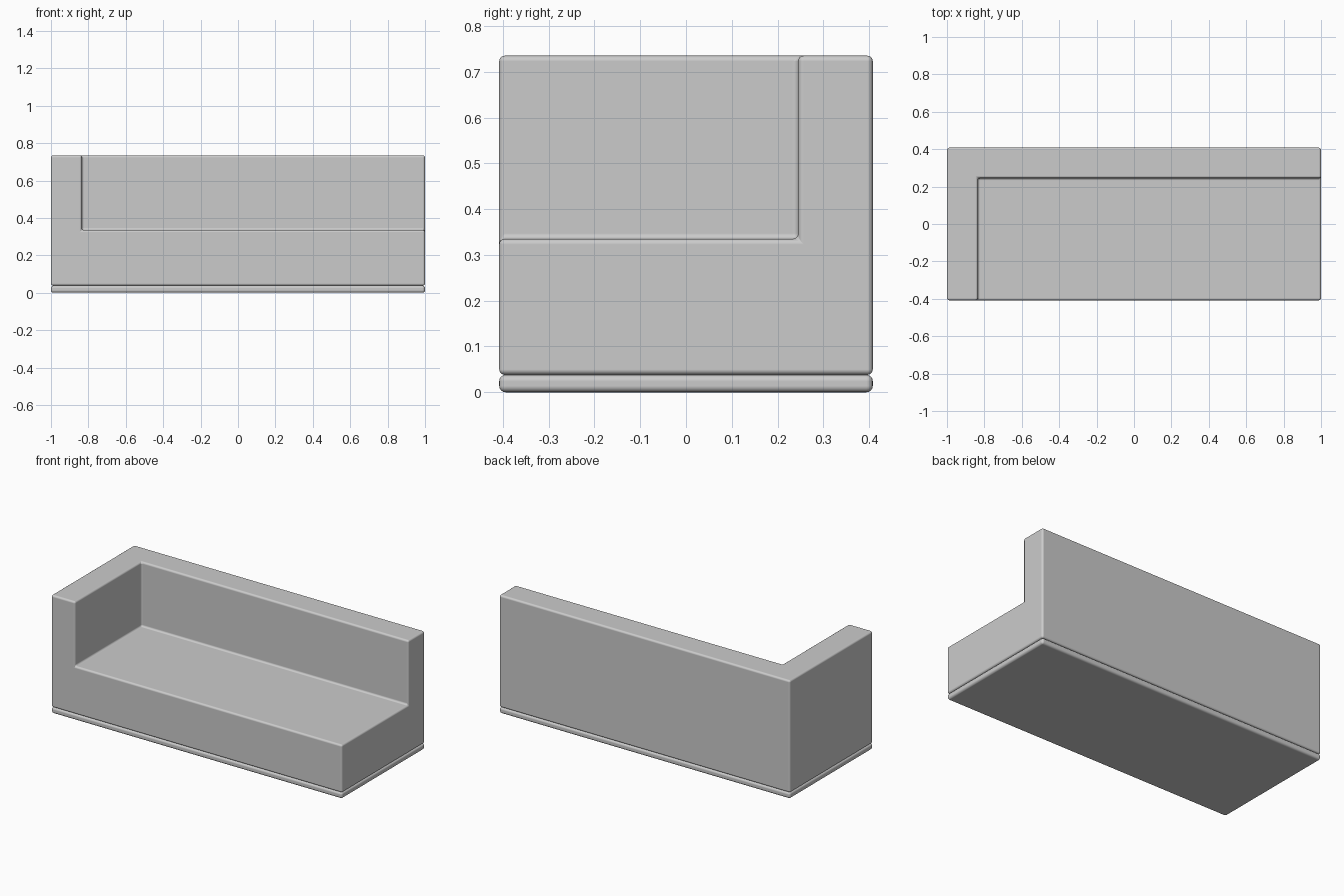
import bpy, bmesh

if "Cube" in bpy.data.objects:
    bpy.data.objects.remove(bpy.data.objects["Cube"])

X, Y = 1.0, 0.408            # half width and half depth
BASE_TOP, SEAT, TOP = 0.038, 0.335, 0.735
ARM_X, BACK_Y = -0.835, 0.245


def box(z0, z1):
    bm = bmesh.new()
    bmesh.ops.create_cube(bm, size=1)
    for v in bm.verts:
        v.co.x *= 2 * X
        v.co.y *= 2 * Y
        v.co.z = z0 if v.co.z < 0 else z1
    return bm


def finish(bm, name, radius):
    bmesh.ops.dissolve_limit(bm, angle_limit=0.01, verts=bm.verts, edges=bm.edges)
    bmesh.ops.recalc_face_normals(bm, faces=bm.faces)
    mesh = bpy.data.meshes.new(name)
    bm.to_mesh(mesh)
    bm.free()
    mesh.shade_smooth()
    ob = bpy.data.objects.new(name, mesh)
    bpy.context.collection.objects.link(ob)
    bevel = ob.modifiers.new("rounded_edges", 'BEVEL')
    bevel.width = radius
    bevel.segments = 4
    bevel.limit_method = 'ANGLE'
    bevel.harden_normals = True
    return ob


# Thin plinth under the sofa
finish(box(0, BASE_TOP), "base_plinth", 0.014)

# Sofa body: seat block with the back and left arm extruded up as one L
bm = box(BASE_TOP, SEAT)
for co, no in (((ARM_X, 0, 0), (1, 0, 0)), ((0, BACK_Y, 0), (0, 1, 0))):
    bmesh.ops.bisect_plane(bm, geom=bm.verts[:] + bm.edges[:] + bm.faces[:],
                           plane_co=co, plane_no=no)
bm.normal_update()
raised = []
for f in bm.faces:
    c = f.calc_center_median()
    if f.normal.z > 0.9 and (c.x < ARM_X or c.y > BACK_Y):
        raised.append(f)
ext = bmesh.ops.extrude_face_region(bm, geom=raised)
bmesh.ops.delete(bm, geom=[f for f in raised if f.is_valid], context='FACES_ONLY')
for v in ext["geom"]:
    if isinstance(v, bmesh.types.BMVert):
        v.co.z = TOP
finish(bm, "sofa_body", 0.012)
